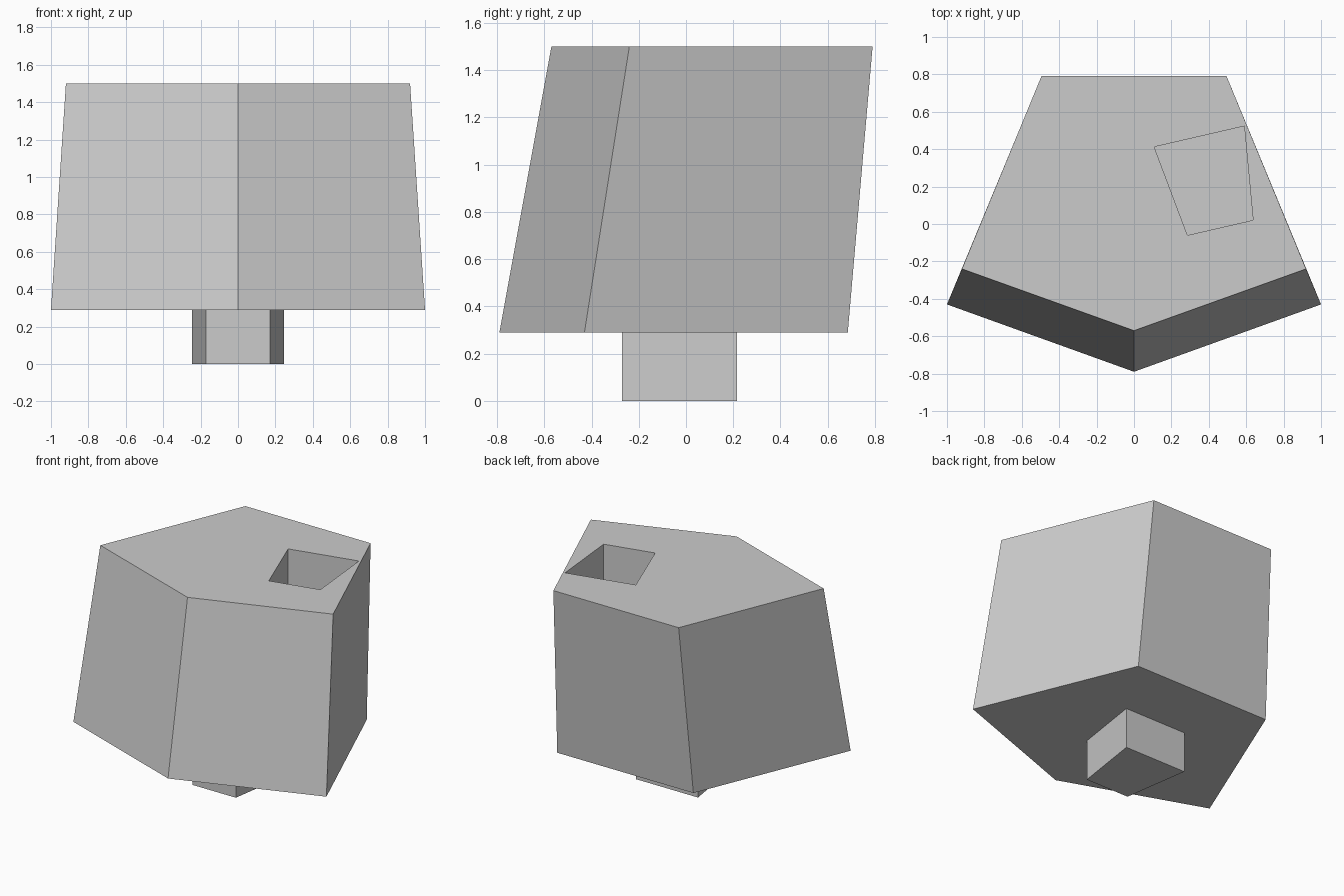
import bpy
import bmesh
from math import radians
from mathutils import Matrix

default_cube = bpy.data.objects.get("Cube")
if default_cube:
    bpy.data.objects.remove(default_cube, do_unlink=True)

GREY = (0.6, 0.6, 0.6, 1.0)
grey = bpy.data.materials.new("plain grey")
grey.use_nodes = True
grey.diffuse_color = GREY
grey.node_tree.nodes["Principled BSDF"].inputs["Base Color"].default_value = GREY


def mirrored(half):
    """Close a half outline, running front to back, across x = 0."""
    return half + [(-x, y) for x, y in reversed(half) if x > 0]


def loft(name, lower, upper, z0, z1, matrix=Matrix()):
    """Flat-faced solid between two outlines with equal point counts."""
    bm = bmesh.new()
    a = [bm.verts.new((x, y, z0)) for x, y in lower]
    b = [bm.verts.new((x, y, z1)) for x, y in upper]
    bm.faces.new(a[::-1])
    bm.faces.new(b)
    for i in range(len(a)):
        j = (i + 1) % len(a)
        bm.faces.new((a[i], a[j], b[j], b[i]))
    bmesh.ops.recalc_face_normals(bm, faces=bm.faces)
    bm.transform(matrix)
    mesh = bpy.data.meshes.new(name)
    bm.to_mesh(mesh)
    bm.free()
    mesh.materials.append(grey)
    obj = bpy.data.objects.new(name, mesh)
    bpy.context.collection.objects.link(obj)
    return obj


BASE, TOP, SOCKET_DEPTH = 0.29, 1.5, 0.3

# Leaning five-sided body
body = loft("body",
            mirrored([(0, -0.79), (1.0, -0.43), (0.538, 0.685)]),
            mirrored([(0, -0.57), (0.92, -0.24), (0.495, 0.79)]),
            BASE, TOP)

# Tapered peg underneath
peg_outline = mirrored([(0.172, -0.27), (0.245, 0.215)])
peg = loft("peg", peg_outline, peg_outline, 0, BASE)

# Matching socket, turned and sunk into the top
socket_outline = mirrored([(0.18, -0.25), (0.247, 0.25)])
turn = Matrix.Translation((0.405, 0.224, 0)) @ Matrix.Rotation(radians(13), 4, 'Z')
cutter = loft("socket_cutter", socket_outline, socket_outline,
              TOP - SOCKET_DEPTH, TOP + 0.1, turn)
cutter.hide_render = True

cut = body.modifiers.new("socket", 'BOOLEAN')
cut.operation = 'DIFFERENCE'
cut.solver = 'EXACT'
cut.object = cutter
bpy.context.view_layer.objects.active = body
bpy.ops.object.modifier_apply(modifier=cut.name)
bpy.data.objects.remove(cutter, do_unlink=True)
